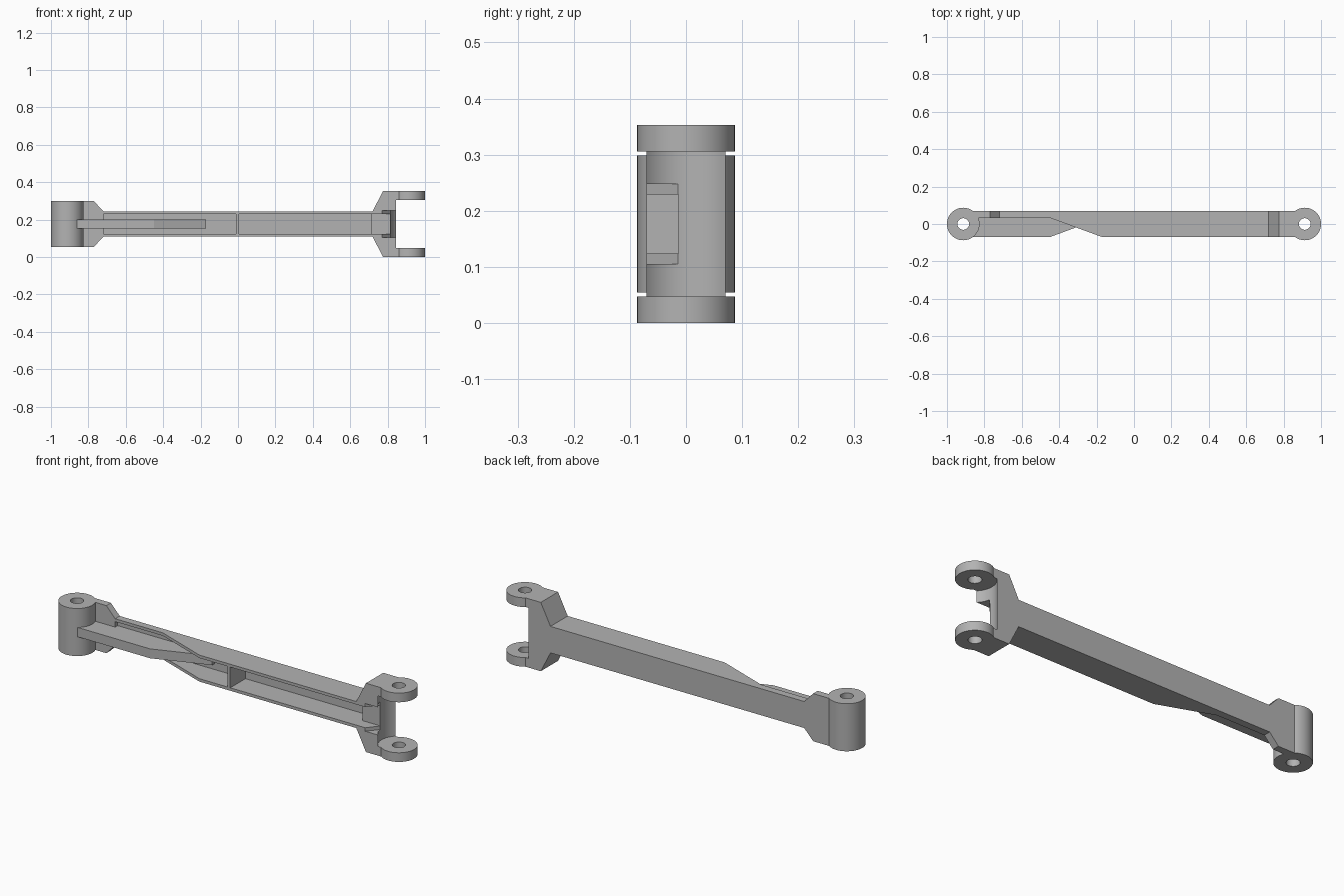
import bpy
import bmesh

cube = bpy.data.objects.get("Cube")
if cube:
    bpy.data.objects.remove(cube, do_unlink=True)

grey = bpy.data.materials.new("cast_grey")
grey.use_nodes = True
GREY = (0.45, 0.45, 0.45, 1)
grey.diffuse_color = GREY
grey.node_tree.nodes["Principled BSDF"].inputs["Base Color"].default_value = GREY

MID = 0.1765          # height of the arm's centre line
HALF = 0.07           # half depth of the arm
PIN = 0.913           # distance of each pin from the centre


def prism(name, points, low, high, axis="z"):
    """Extrude a 2D outline along z (points are x, y) or y (points are x, z)."""
    def place(p, h):
        return (p[0], p[1], h) if axis == "z" else (p[0], h, p[1])
    bm = bmesh.new()
    ends = [[bm.verts.new(place(p, h)) for p in points] for h in (low, high)]
    for ring in ends:
        bm.faces.new(ring)
    n = len(points)
    for i in range(n):
        j = (i + 1) % n
        bm.faces.new((ends[0][i], ends[0][j], ends[1][j], ends[1][i]))
    bmesh.ops.recalc_face_normals(bm, faces=bm.faces)
    return finish(name, bm)


def finish(name, bm):
    mesh = bpy.data.meshes.new(name)
    bm.to_mesh(mesh)
    bm.free()
    mesh.materials.append(grey)
    obj = bpy.data.objects.new(name, mesh)
    bpy.context.collection.objects.link(obj)
    return obj


def box(name, x, y, z):
    outline = [(x[0], y[0]), (x[1], y[0]), (x[1], y[1]), (x[0], y[1])]
    return prism(name, outline, z[0], z[1])


def cylinder(name, x, radius, low, high):
    bm = bmesh.new()
    bmesh.ops.create_cone(bm, cap_ends=True, segments=64, radius1=radius,
                          radius2=radius, depth=high - low)
    bmesh.ops.translate(bm, verts=bm.verts, vec=(x, 0, (low + high) / 2))
    return finish(name, bm)


def cut(target, cutters):
    """Subtract the cutters from the target and discard them."""
    for c in cutters:
        c.hide_render = True
        mod = target.modifiers.new("cut", "BOOLEAN")
        mod.operation = "DIFFERENCE"
        mod.solver = "EXACT"
        mod.object = c
    bpy.context.view_layer.update()
    graph = bpy.context.evaluated_depsgraph_get()
    mesh = bpy.data.meshes.new_from_object(target.evaluated_get(graph))
    target.modifiers.clear()
    target.data = mesh
    for c in cutters:
        bpy.data.objects.remove(c, do_unlink=True)


def smooth(obj):
    bpy.ops.object.select_all(action="DESELECT")
    obj.select_set(True)
    bpy.context.view_layer.objects.active = obj
    bpy.ops.object.shade_smooth_by_angle(angle=0.5)


# Arm: side outline mirrored about its centre line, flared at both ends
upper = [(-0.862, 0.122), (-0.77, 0.122), (-0.72, 0.068),
         (0.72, 0.068), (0.775, MID), (0.862, MID)]
outline = [(x, MID + h) for x, h in upper] + [(x, MID - h) for x, h in reversed(upper)]
arm = prism("arm", outline, -HALF, HALF, "y")

pocket_z = (MID - 0.053, MID + 0.053)
cut(arm, [
    # thinned flanges beside the rib
    prism("flange_cut", [(-1, -0.2), (-0.17, -0.2), (-0.17, -HALF),
                         (-0.45, 0.033), (-1, 0.033)], -0.1, 0.5),
    # channel pockets with a web between them
    box("left_pocket", (-0.72, -0.01), (-0.2, 0.053), pocket_z),
    box("right_pocket", (0.005, 0.715), (-0.2, 0.053), pocket_z),
    # shallow channel running into the fork
    box("fork_channel", (0.7, 0.9), (-0.2, -0.013), pocket_z),
    prism("fork_notch", [(0.771, -HALF), (0.771, -0.2), (0.9, -0.2),
                         (0.9, -0.01), (0.82, -0.01)], MID - 0.071, MID + 0.071),
    # round clearance between the fork prongs
    cylinder("fork_clearance", PIN, 0.098, 0.047, 0.306),
])
smooth(arm)

# Rib that crosses from the barrel into the channel
prism("centre_rib", [(-0.865, -HALF), (-0.45, -HALF), (-0.17, 0.033),
                     (-0.17, 0.056), (-0.85, 0.056)], MID - 0.023, MID + 0.025)

# Pin bosses, each with a bored hole
for name, x, low, high in (("barrel", -PIN, 0.0545, 0.2985),
                           ("lower_fork_eye", PIN, 0, 0.047),
                           ("upper_fork_eye", PIN, 0.306, 0.353)):
    boss = cylinder(name, x, 0.087, low, high)
    cut(boss, [cylinder("bore", x, 0.031, low - 0.1, high + 0.1)])
    smooth(boss)
